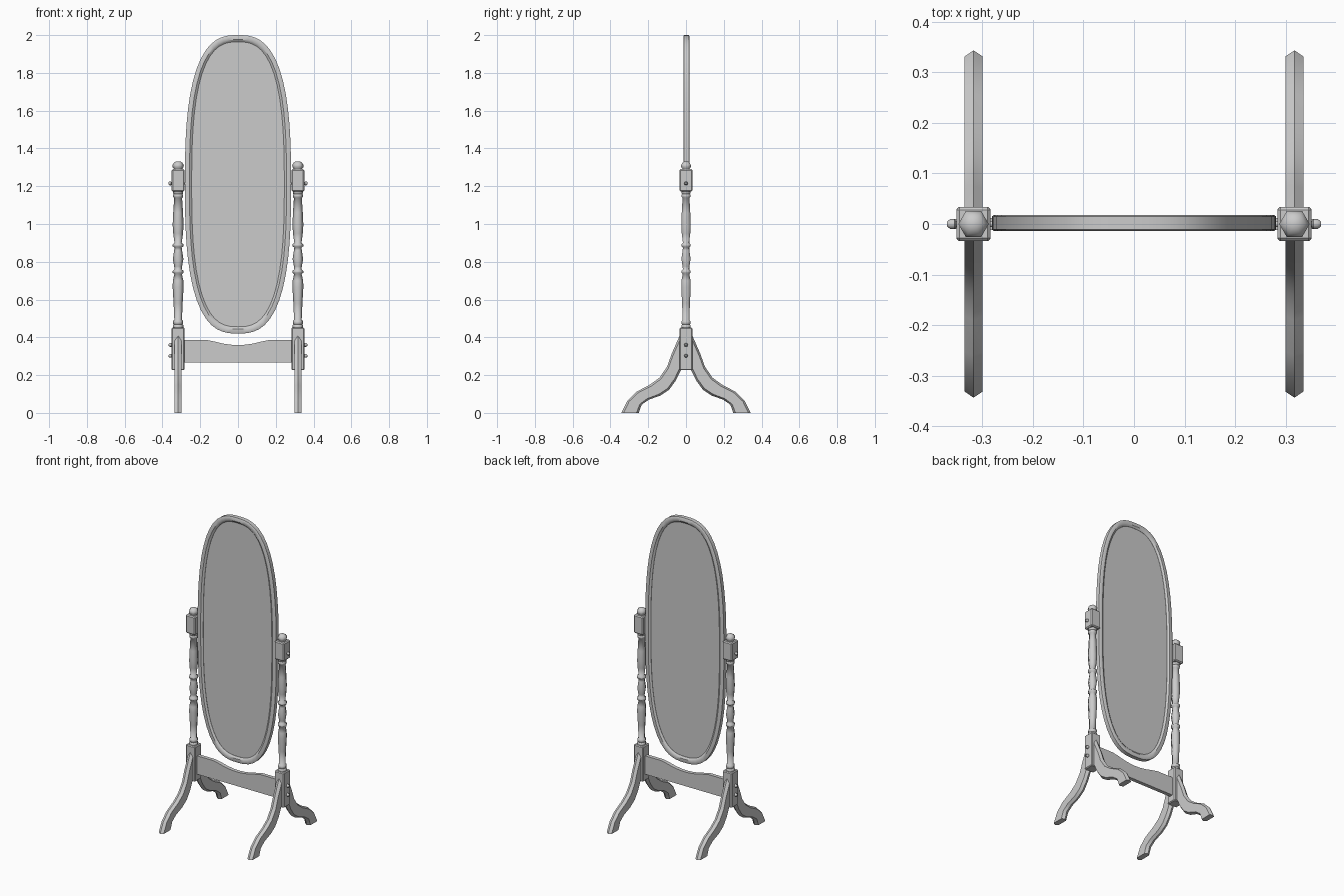
import bpy, bmesh
from math import sin, cos, pi, radians
from mathutils import Matrix, Vector

if "Cube" in bpy.data.objects:
    bpy.data.objects.remove(bpy.data.objects["Cube"])

POST_X = 0.317


def finish(name, bm, angle=35):
    bmesh.ops.recalc_face_normals(bm, faces=bm.faces)
    me = bpy.data.meshes.new(name)
    bm.to_mesh(me)
    bm.free()
    ob = bpy.data.objects.new(name, me)
    bpy.context.collection.objects.link(ob)
    bpy.ops.object.select_all(action='DESELECT')
    bpy.context.view_layer.objects.active = ob
    ob.select_set(True)
    bpy.ops.object.shade_smooth_by_angle(angle=radians(angle))
    return ob


def skin(name, rings, closed=False, angle=35):
    """Bridge equal-length rings of points, capping the ends unless closed."""
    bm = bmesh.new()
    vs = [[bm.verts.new(p) for p in r] for r in rings]
    n = len(vs[0])
    pairs = list(zip(vs, vs[1:])) + ([(vs[-1], vs[0])] if closed else [])
    for a, b in pairs:
        for i in range(n):
            j = (i + 1) % n
            bm.faces.new((a[i], a[j], b[j], b[i]))
    if not closed:
        bm.faces.new(vs[0])
        bm.faces.new(vs[-1])
    return finish(name, bm, angle)


def lathe(name, prof, n, mat, angle=35):
    rings = [[mat @ Vector((r * cos(2 * pi * i / n), r * sin(2 * pi * i / n), h))
              for i in range(n)] for r, h in prof]
    return skin(name, rings, angle=angle)


def box(name, lo, hi, bevel):
    bm = bmesh.new()
    bmesh.ops.create_cube(bm, size=1)
    lo, hi = Vector(lo), Vector(hi)
    for v in bm.verts:
        v.co = (lo + hi) / 2 + Vector(a * b for a, b in zip(v.co, hi - lo))
    bmesh.ops.bevel(bm, geom=bm.edges[:], offset=bevel, segments=1, affect='EDGES')
    return finish(name, bm)


def oval(inset, y, n=64, power=2.75):
    """Elongated oval outline of the mirror, shrunk by inset."""
    a, b, pts = 0.281 - inset, 0.79 - inset, []
    for i in range(n):
        c, s = cos(2 * pi * i / n), sin(2 * pi * i / n)
        f = (abs(c) ** power + abs(s) ** power) ** (-1 / power)
        pts.append((a * c * f, y, 1.21 + b * s * f))
    return pts


# Mirror frame and glass
half = [(0.0, 0.013), (0.005, 0.016), (0.024, 0.016), (0.031, 0.011), (0.036, 0.007)]
section = [(d, -y) for d, y in half] + [(d, y) for d, y in reversed(half)]
skin("mirror_frame", [oval(d, y + 0.002) for d, y in section], closed=True)
skin("mirror_glass", [oval(0.034, -0.004), oval(0.034, 0.008)])

# Turned six-sided post profile (radius, height)
post = [(0.026, 0.445), (0.028, 0.452), (0.028, 0.464), (0.023, 0.468), (0.027, 0.473),
        (0.027, 0.487), (0.020, 0.492), (0.024, 0.58), (0.029, 0.665), (0.028, 0.70),
        (0.020, 0.735), (0.029, 0.742), (0.029, 0.752), (0.019, 0.760), (0.021, 0.775),
        (0.028, 0.815), (0.021, 0.86), (0.019, 0.875), (0.029, 0.882), (0.029, 0.892),
        (0.019, 0.90), (0.026, 0.95), (0.029, 0.995), (0.026, 1.06), (0.021, 1.138),
        (0.027, 1.143), (0.027, 1.155), (0.023, 1.158), (0.027, 1.162), (0.027, 1.175)]
finial = [(0.025, 1.285), (0.022, 1.292), (0.029, 1.300), (0.030, 1.312),
          (0.022, 1.325), (0.010, 1.332)]

# Leg side outline: (upper edge y, z, lower edge y, z)
leg = [(0.02, 0.44, 0.02, 0.24), (0.075, 0.315, 0.033, 0.215), (0.10, 0.245, 0.055, 0.17),
       (0.14, 0.187, 0.09, 0.122), (0.19, 0.15, 0.135, 0.092), (0.26, 0.113, 0.197, 0.07),
       (0.31, 0.065, 0.235, 0.043), (0.343, 0.0, 0.25, 0.0)]


def leg_ring(row, x, sy):
    top, bot = Vector((0, row[0] * sy, row[1])), Vector((0, row[2] * sy, row[3]))
    spec = [(0, 0), (0.018, 0.13), (0.018, 0.87), (0, 1), (-0.018, 0.87), (-0.018, 0.13)]
    return [top.lerp(bot, t) + Vector((x + dx, 0, 0)) for dx, t in spec]


for side, sx in (("left", -1), ("right", 1)):
    x = sx * POST_X
    at_post = Matrix.Translation((x, 0, 0))
    # Posts, blocks and finials
    lathe(side + "_post", post, 6, at_post, 65)
    lathe(side + "_finial", finial, 6, at_post, 65)
    box(side + "_upper_block", (x - 0.034, -0.034, 1.172), (x + 0.034, 0.034, 1.29), 0.006)
    box(side + "_lower_block", (x - 0.034, -0.034, 0.226), (x + 0.034, 0.034, 0.452), 0.005)
    # Pivot linking frame to post, with outer knob, and rail bolts
    turn = Matrix.Rotation(sx * pi / 2, 4, 'Y')
    lathe(side + "_pivot", [(0.006, 0.265), (0.006, 0.352), (0.010, 0.355), (0.010, 0.363),
                            (0.005, 0.369)], 8, Matrix.Translation((0, 0, 1.215)) @ turn, 50)
    for label, z in (("lower", 0.302), ("upper", 0.36)):
        lathe(f"{side}_{label}_bolt", [(0.007, 0.345), (0.010, 0.353), (0.010, 0.361),
                                       (0.005, 0.367)], 8,
              Matrix.Translation((0, 0, z)) @ turn, 50)
    # Curved front and back legs
    for end, sy in (("front", -1), ("back", 1)):
        skin(f"{side}_{end}_leg", [leg_ring(r, x, sy) for r in leg])

# Cross rail with a dipped top edge
top = [(0.29, 0.387), (0.17, 0.387), (0.13, 0.379), (0.08, 0.367), (0.04, 0.361), (0.0, 0.359)]
rail = top + [(-x, z) for x, z in reversed(top[:-1])]
skin("cross_rail", [[(x, -0.012, z), (x, 0.012, z), (x, 0.012, 0.268), (x, -0.012, 0.268)]
                    for x, z in rail])
